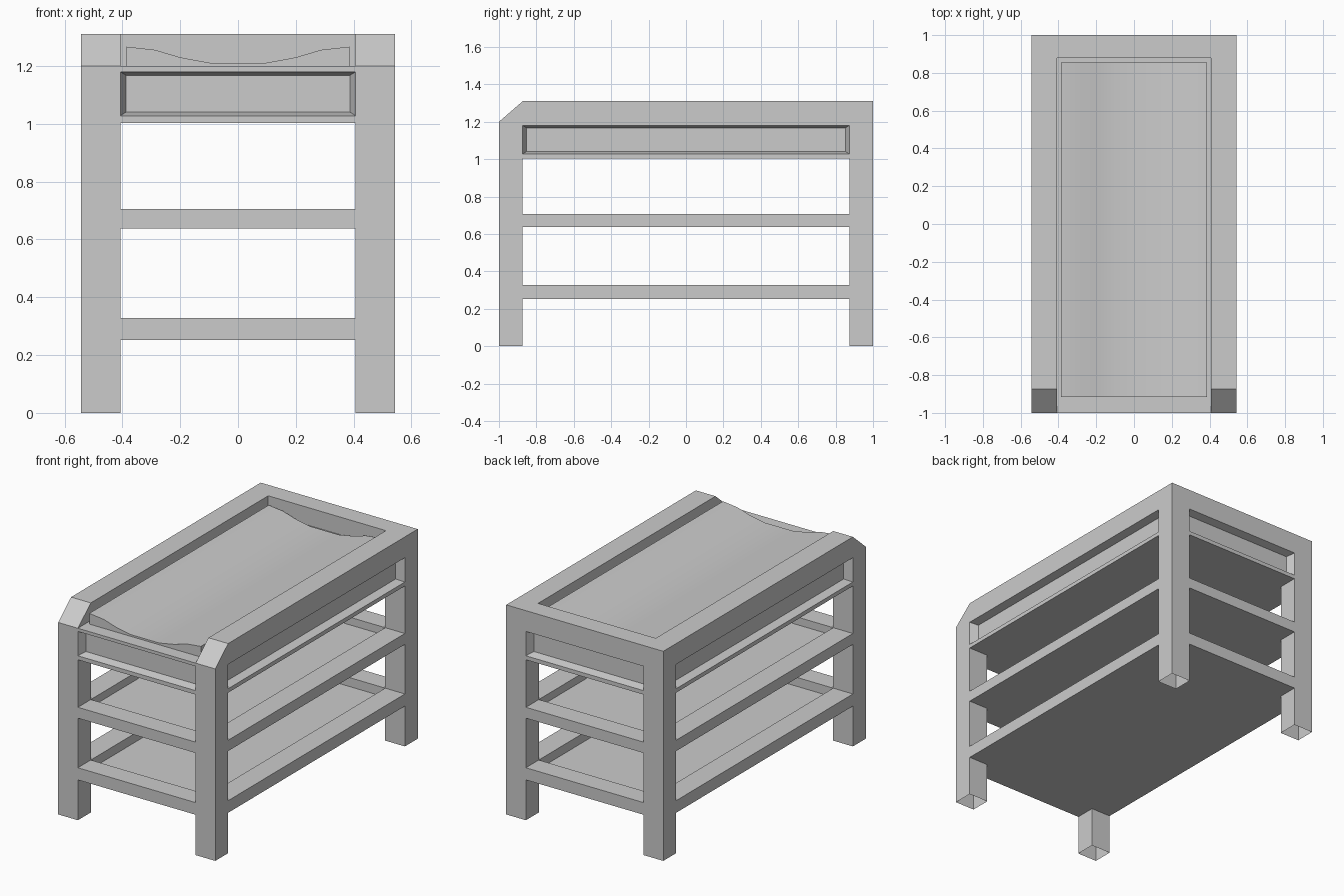
import bpy, bmesh
from mathutils import Matrix
from math import pi

if "Cube" in bpy.data.objects:
    bpy.data.objects.remove(bpy.data.objects["Cube"])

X, XI = 0.543, 0.407      # outer / inner half width
Y, YI = 1.0, 0.873        # outer / inner half length
TOP, FRONT_TOP, BASE = 1.31, 1.2, 1.003


def make(name, verts, faces, matrix=None):
    bm = bmesh.new()
    vs = [bm.verts.new(v) for v in verts]
    for f in faces:
        bm.faces.new([vs[i] for i in f])
    if matrix:
        bm.transform(matrix)
    bmesh.ops.recalc_face_normals(bm, faces=bm.faces)
    me = bpy.data.meshes.new(name)
    bm.to_mesh(me)
    bm.free()
    ob = bpy.data.objects.new(name, me)
    bpy.context.collection.objects.link(ob)
    return ob


def box(name, x0, x1, y0, y1, z0, z1):
    v = [(x, y, z) for z in (z0, z1) for x, y in ((x0, y0), (x1, y0), (x1, y1), (x0, y1))]
    return make(name, v, [(3, 2, 1, 0), (4, 5, 6, 7), (0, 1, 5, 4),
                          (1, 2, 6, 5), (2, 3, 7, 6), (3, 0, 4, 7)])


def leg(name, x0, x1, y0, y1, z_front):
    # Hollow post, open at the foot; the top may slope towards the front
    v = [(x0, y0, 0), (x1, y0, 0), (x1, y1, 0), (x0, y1, 0),
         (x0, y0, z_front), (x1, y0, z_front), (x1, y1, TOP), (x0, y1, TOP)]
    make(name, v, [(4, 5, 6, 7), (0, 1, 5, 4), (1, 2, 6, 5), (2, 3, 7, 6), (3, 0, 4, 7)])


def apron(name, half, out, thick, top, angle):
    # Rail facing -y before rotation, with a bevelled sunken panel on its outer face
    h, i, o, d = half, half - 0.02, -out, -out + 0.05
    v = [(s * h, o, z) for z in (BASE, 1.028, 1.18, top) for s in (-1, 1)]
    v += [(s * i, d, z) for z in (1.041, 1.168) for s in (-1, 1)]
    v += [(s * h, o + thick, z) for z in (BASE, top) for s in (-1, 1)]
    f = [(0, 1, 3, 2), (4, 5, 7, 6),                                  # outer strips
         (2, 3, 9, 8), (3, 5, 11, 9), (5, 4, 10, 11), (4, 2, 8, 10),  # bevels
         (8, 9, 11, 10),                                              # sunken panel
         (6, 7, 15, 14), (14, 15, 13, 12), (12, 13, 1, 0),            # top, inside, base
         (0, 2, 8, 10, 4, 6, 14, 12), (1, 3, 9, 11, 5, 7, 15, 13)][:10]
    make(name, v, f, Matrix.Rotation(angle, 4, 'Z'))


# Legs, front pair with sloped tops
for side, s in (("left", -1), ("right", 1)):
    x0, x1 = sorted((s * XI, s * X))
    leg("front_leg_" + side, x0, x1, -Y, -YI, FRONT_TOP)
    leg("back_leg_" + side, x0, x1, YI, Y, TOP)

# Panelled upper rails
apron("front_apron", XI, Y, Y - YI, FRONT_TOP, 0)
apron("back_apron", XI, Y, 0.12, TOP, pi)
apron("right_apron", YI, X, X - XI, TOP, pi / 2)
apron("left_apron", YI, X, X - XI, TOP, -pi / 2)

# Floor under the mattress
box("changing_tray", -XI, XI, -YI, 0.88, BASE, FRONT_TOP)

# Two open shelves: four rails around a sunken board
for n, z0, z1 in (("lower", 0.252, 0.328), ("middle", 0.638, 0.706)):
    for side, s in (("left", -1), ("right", 1)):
        x0, x1 = sorted((s * XI, s * X))
        box(f"{n}_shelf_{side}_rail", x0, x1, -YI, YI, z0, z1)
    box(n + "_shelf_front_rail", -XI, XI, -Y, -YI, z0, z1)
    box(n + "_shelf_back_rail", -XI, XI, YI, Y, z0, z1)
    box(n + "_shelf_board", -XI, XI, -YI, YI, z0, z0 + 0.02)

# Mattress with dished top
half = [(0.097, 1.211), (0.2, 1.23), (0.287, 1.256), (0.386, 1.267)]
prof = [(-x, z) for x, z in reversed(half)] + half + [(0.386, FRONT_TOP), (-0.386, FRONT_TOP)]
n = len(prof)
verts = [(x, y, z) for y in (-0.917, 0.855) for x, z in prof]
faces = [tuple(range(n)), tuple(range(n, 2 * n))]
faces += [(k, (k + 1) % n, (k + 1) % n + n, k + n) for k in range(n)]
mattress = make("mattress", verts, faces)
bpy.context.view_layer.objects.active = mattress
mattress.select_set(True)
bpy.ops.object.shade_smooth_by_angle()
